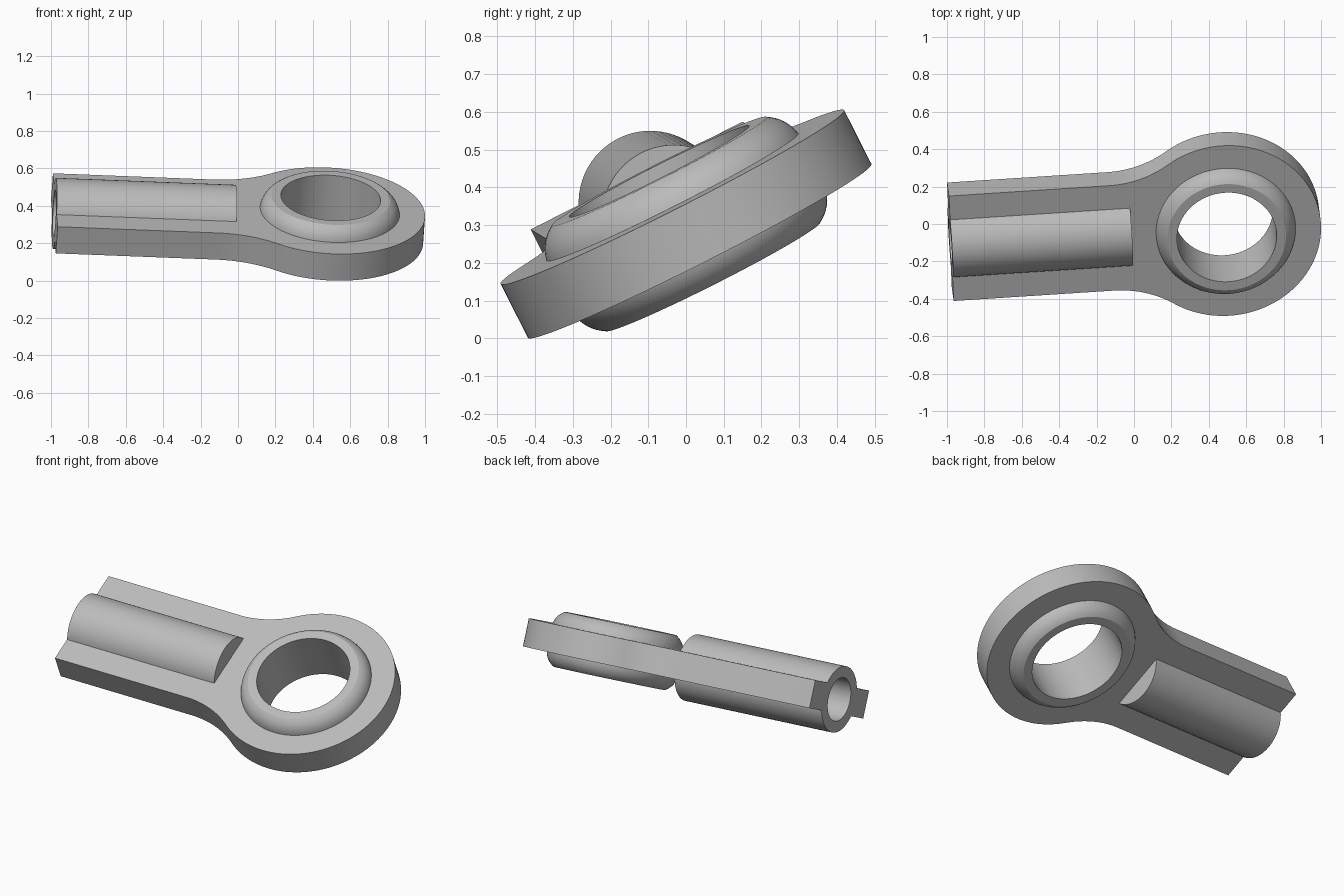
import bpy, bmesh, math
from mathutils import Vector, Matrix

if "Cube" in bpy.data.objects:
    bpy.data.objects.remove(bpy.data.objects["Cube"])

# Local frame: eye at the origin, shank along +X, eye axis along Z
EYE_R, HALF_W, HALF_T = 0.51, 0.315, 0.08
SHANK_END, FILLET = 1.472, 0.55

steel = bpy.data.materials.new("steel_grey")
steel.diffuse_color = (0.5, 0.5, 0.5, 1)
steel.use_nodes = True
steel.node_tree.nodes["Principled BSDF"].inputs["Base Color"].default_value = steel.diffuse_color


def finish(bm, name):
    bmesh.ops.recalc_face_normals(bm, faces=bm.faces)
    me = bpy.data.meshes.new(name)
    bm.to_mesh(me)
    bm.free()
    me.materials.append(steel)
    ob = bpy.data.objects.new(name, me)
    bpy.context.collection.objects.link(ob)
    return ob


def prism(name, outline, half):
    bm = bmesh.new()
    face = bm.faces.new([bm.verts.new((x, y, -half)) for x, y in outline])
    out = bmesh.ops.extrude_face_region(bm, geom=[face])["geom"]
    bmesh.ops.translate(bm, vec=(0, 0, 2 * half),
                        verts=[v for v in out if isinstance(v, bmesh.types.BMVert)])
    return finish(bm, name)


def lathe(name, profile, n=96):
    """Closed solid from (radius, height) points, capped at both ends."""
    bm = bmesh.new()
    rings = [[bm.verts.new((r * math.cos(2 * math.pi * i / n),
                            r * math.sin(2 * math.pi * i / n), h))
              for i in range(n)] for r, h in profile]
    for a, b in zip(rings, rings[1:]):
        for i in range(n):
            j = (i + 1) % n
            bm.faces.new((a[i], a[j], b[j], b[i]))
    bm.faces.new(rings[0])
    bm.faces.new(rings[-1])
    return finish(bm, name)


def lathe_x(name, r, x0, x1, n=64):
    ob = lathe(name, [(r, x0), (r, x1)], n)
    ob.data.transform(Matrix.Rotation(math.pi / 2, 4, 'Y'))
    return ob


# Plate outline: eye circle blended into the straight shank by fillets
fu = math.sqrt((EYE_R + FILLET) ** 2 - (HALF_W + FILLET) ** 2)
fv = HALF_W + FILLET
a0 = math.atan2(fv, fu)
half = [(SHANK_END, HALF_W)]
for i in range(17):
    t = -math.pi / 2 + (a0 - math.pi / 2) * i / 16
    half.append((fu + FILLET * math.cos(t), fv + FILLET * math.sin(t)))
for i in range(1, 41):
    t = a0 + (math.pi - a0) * i / 40
    half.append((EYE_R * math.cos(t), EYE_R * math.sin(t)))
outline = half + [(x, -y) for x, y in reversed(half[:-1])]
rod_end = prism("rod_end", outline, HALF_T)

# Raised eye collar with convex flanks, above and below the plate
flank = []
for i in range(9):
    t = i / 8
    p = (Vector((0.374, 0.079)) * (1 - t) ** 2
         + Vector((0.364, 0.131)) * 2 * t * (1 - t) + Vector((0.318, 0.157)) * t * t)
    flank.append((p.x, p.y))
collar = lathe("eye_collar", [(r, -h) for r, h in reversed(flank)] + flank)

# Shank barrel and the two bores
barrel = lathe_x("shank_barrel", 0.19, 0.507, SHANK_END)
eye_bore = lathe("eye_bore", [(0.267, -0.5), (0.267, 0.5)])
shank_bore = lathe_x("shank_bore", 0.125, 0.56, SHANK_END + 0.2)

for part, op in ((collar, 'UNION'), (barrel, 'UNION'),
                 (eye_bore, 'DIFFERENCE'), (shank_bore, 'DIFFERENCE')):
    part.hide_render = True
    mod = rod_end.modifiers.new(part.name, 'BOOLEAN')
    mod.operation, mod.object, mod.solver = op, part, 'EXACT'

bpy.context.view_layer.objects.active = rod_end
rod_end.select_set(True)
for mod in list(rod_end.modifiers):
    bpy.ops.object.modifier_apply(modifier=mod.name)
for part in (collar, barrel, eye_bore, shank_bore):
    bpy.data.objects.remove(part)

# Tilt the finished part into its resting pose
d = Vector((-0.997, -0.0645, 0.0387)).normalized()
n = Vector((0.064, -0.45, 0.89))
n = (n - d * n.dot(d)).normalized()
w = n.cross(d)
pose = Matrix((d, w, n)).transposed().to_4x4()
rod_end.data.transform(Matrix.Translation((0.486, 0, 0.303)) @ pose)
bpy.ops.object.shade_smooth_by_angle(angle=math.radians(30))
